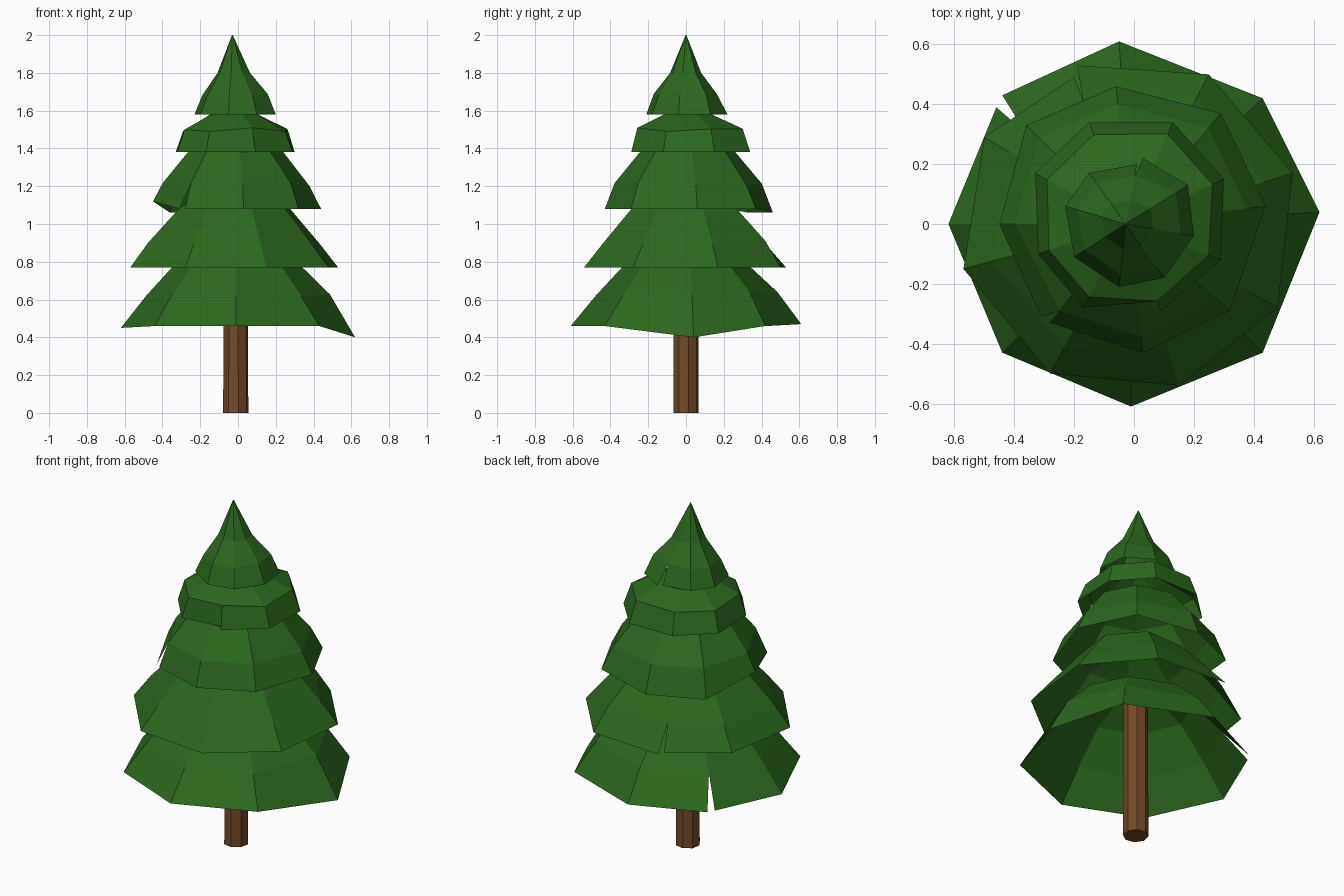
import bpy, bmesh, random
from mathutils import Matrix, Vector

if "Cube" in bpy.data.objects:
    bpy.data.objects.remove(bpy.data.objects["Cube"])

random.seed(4)


def material(name, rgb):
    m = bpy.data.materials.new(name)
    m.diffuse_color = (*rgb, 1)
    m.use_nodes = True
    m.node_tree.nodes["Principled BSDF"].inputs["Base Color"].default_value = m.diffuse_color
    return m


green = material("needles", (0.025, 0.14, 0.013))
brown = material("bark", (0.17, 0.07, 0.022))


def finish(bm, name, mat):
    bmesh.ops.recalc_face_normals(bm, faces=bm.faces)
    me = bpy.data.meshes.new(name)
    bm.to_mesh(me)
    bm.free()
    me.materials.append(mat)
    bpy.context.collection.objects.link(bpy.data.objects.new(name, me))


def skirt(name, rim, rings, dips):
    """Open faceted skirt: rim runs round from one side of the split to the other,
    rings are (scale, z) steps going up, dips are changed rim heights."""
    bm = bmesh.new()
    rows = []
    for k, (s, z) in enumerate(rings):
        row = []
        for i, (x, y) in enumerate(rim):
            if k and i == len(rim) - 1:      # the split closes above the rim
                row.append(row[0])
                continue
            j = random.uniform(-0.012, 0.012) if k == 1 else 0
            h = dips.get(i, z) if k == 0 else z + j
            drift = -0.03 * (1 - s) * (z / 2)
            row.append(bm.verts.new((x * (s + j) + drift, y * (s + j), h)))
        rows.append(row)
    for a, b in zip(rows, rows[1:]):
        for i in range(len(rim) - 1):
            bm.faces.new((a[i], a[i + 1], b[i + 1], b[i]))
    finish(bm, name, green)


# Five tiers of branches, bottom to top
skirt("branches_1",
      [(-.46, .39), (-.62, 0), (-.44, -.43), (-.01, -.61), (.43, -.43),
       (.62, .04), (.43, .42), (-.05, .61), (-.44, .43)],
      [(1, .46), (.79, .63), (.51, .80), (.15, .92)], {5: .40, 1: .45, 7: .47})
skirt("branches_2",
      [(-.20, .49), (-.50, .29), (-.57, -.15), (-.28, -.50), (.15, -.54),
       (.48, -.28), (.53, .17), (.25, .50), (-.19, .53)],
      [(1, .77), (.83, .90), (.52, 1.09), (.15, 1.2)], {})
skirt("branches_3",
      [(-.28, -.33), (.03, -.43), (.32, -.29), (.44, .06), (.29, .37),
       (-.06, .46), (-.36, .33), (-.45, 0), (-.31, -.31)],
      [(1, 1.08), (.87, 1.21), (.55, 1.39), (.15, 1.47)], {5: 1.06, 6: 1.06, 7: 1.12})
skirt("branches_4",
      [(.09, -.29), (.29, -.12), (.30, .15), (.13, .34), (-.15, .34),
       (-.33, .17), (-.32, -.10), (-.17, -.28), (.09, -.25)],
      [(1, 1.38), (.88, 1.50), (.40, 1.58), (.12, 1.64)], {})
skirt("branches_top",
      [(.01, .20), (-.15, .17), (-.23, .06), (-.20, -.11), (-.05, -.21),
       (.10, -.18), (.20, -.04), (.18, .13), (.03, .22)],
      [(1, 1.58), (.80, 1.68), (.40, 1.80), (.01, 2.0)], {})

# Eight-sided trunk
bm = bmesh.new()
bmesh.ops.create_cone(bm, cap_ends=True, segments=8, radius1=.068, radius2=.064, depth=.9,
                      matrix=Matrix.Translation(Vector((-.012, 0, .45)))
                      @ Matrix.Rotation(0.2, 4, 'Z'))
finish(bm, "trunk", brown)
